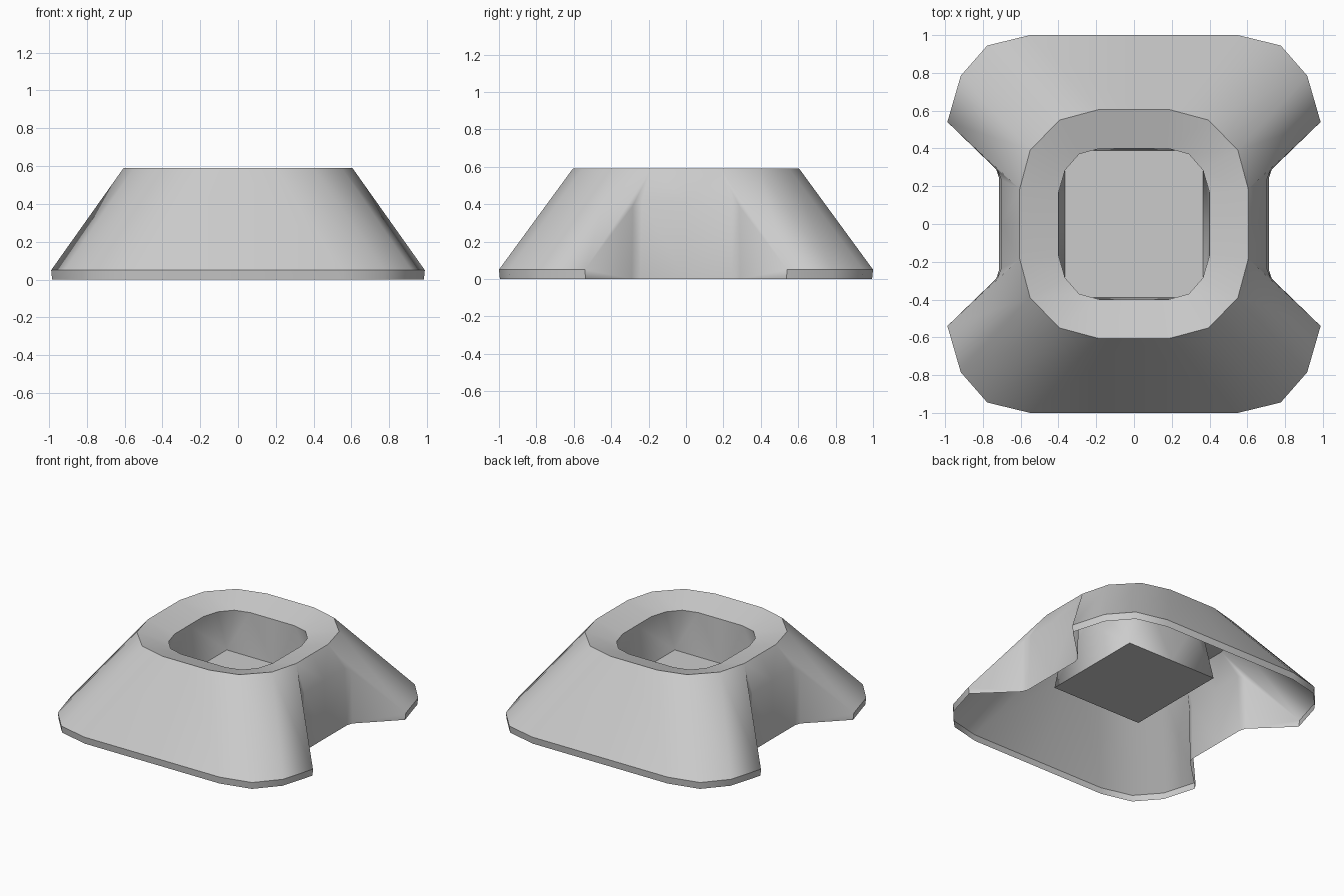
import bpy, bmesh

cube = bpy.data.objects.get("Cube")
if cube:
    bpy.data.objects.remove(cube, do_unlink=True)

# One flat grey for the whole shell
grey = bpy.data.materials.new("light_grey")
grey.use_nodes = True
colour = (0.6, 0.6, 0.6, 1)
grey.diffuse_color = colour
grey.node_tree.nodes["Principled BSDF"].inputs["Base Color"].default_value = colour

RIM_Z, OPEN_Z, FLOOR_Z, LIP_Z = 0.59, 0.53, 0.21, 0.05


def level(points, z):
    return [(x, y, z) for x, y in points]


# Quarter outlines, each running from the back middle round to the side middle
corner = (0.365, 0.39)
floor = level([(0, 0.39)] + [corner] * 6 + [(0.365, 0)], FLOOR_Z)
opening = level([(0, 0.4), (0.18, 0.4), (0.29, 0.37), (0.365, 0.285)]
                + [(0.4, 0.165)] * 3 + [(0.4, 0)], OPEN_Z)
rim = level([(0, 0.605), (0.19, 0.605), (0.395, 0.55), (0.55, 0.39)]
            + [(0.605, 0.185)] * 3 + [(0.605, 0)], RIM_Z)
base = [(0, 1), (0.55, 1), (0.777, 0.945), (0.917, 0.785), (0.988, 0.54)]
# The lower edge climbs around the side notch
edge = level(base, LIP_Z) + [(0.722, 0.285, 0.39), (0.703, 0.235, 0.42), (0.703, 0, 0.42)]
foot = level([(x * 0.995, y * 0.995) for x, y in base]
             + [(0.73, 0.29), (0.715, 0.245), (0.715, 0)], 0)
rows = [floor, opening, rim, edge, foot]

# Loft one quarter of the shell, skipping collapsed corners
bm = bmesh.new()
verts = {}


def vert(p):
    if p not in verts:
        verts[p] = bm.verts.new(p)
    return verts[p]


def face(points):
    unique = list(dict.fromkeys(points))
    if len(unique) > 2:
        bm.faces.new([vert(p) for p in unique]).smooth = True


for upper, lower in zip(rows, rows[1:]):
    for i in range(len(upper) - 1):
        face([upper[i], upper[i + 1], lower[i + 1], lower[i]])
face([(0, 0, FLOOR_Z), floor[-1], floor[1], floor[0]])


# Creases: pocket floor, opening, rim, lip and the lip ends at the notch
def crease(a, b):
    e = bm.edges.get([vert(a), vert(b)]) if a != b else None
    if e:
        e.smooth = False


for row in (floor, opening, rim, edge[:len(base)]):
    for a, b in zip(row, row[1:]):
        crease(a, b)
end = len(base) - 1
crease(edge[end], foot[end])

mesh = bpy.data.meshes.new("socket_base")
bm.to_mesh(mesh)
bm.free()
mesh.materials.append(grey)
shell = bpy.data.objects.new("socket_base", mesh)
bpy.context.collection.objects.link(shell)

# Mirror the quarter to the other three
mirror = shell.modifiers.new("mirror_quarters", "MIRROR")
mirror.use_axis = (True, True, False)
mirror.use_clip = True
mirror.merge_threshold = 0.0005
